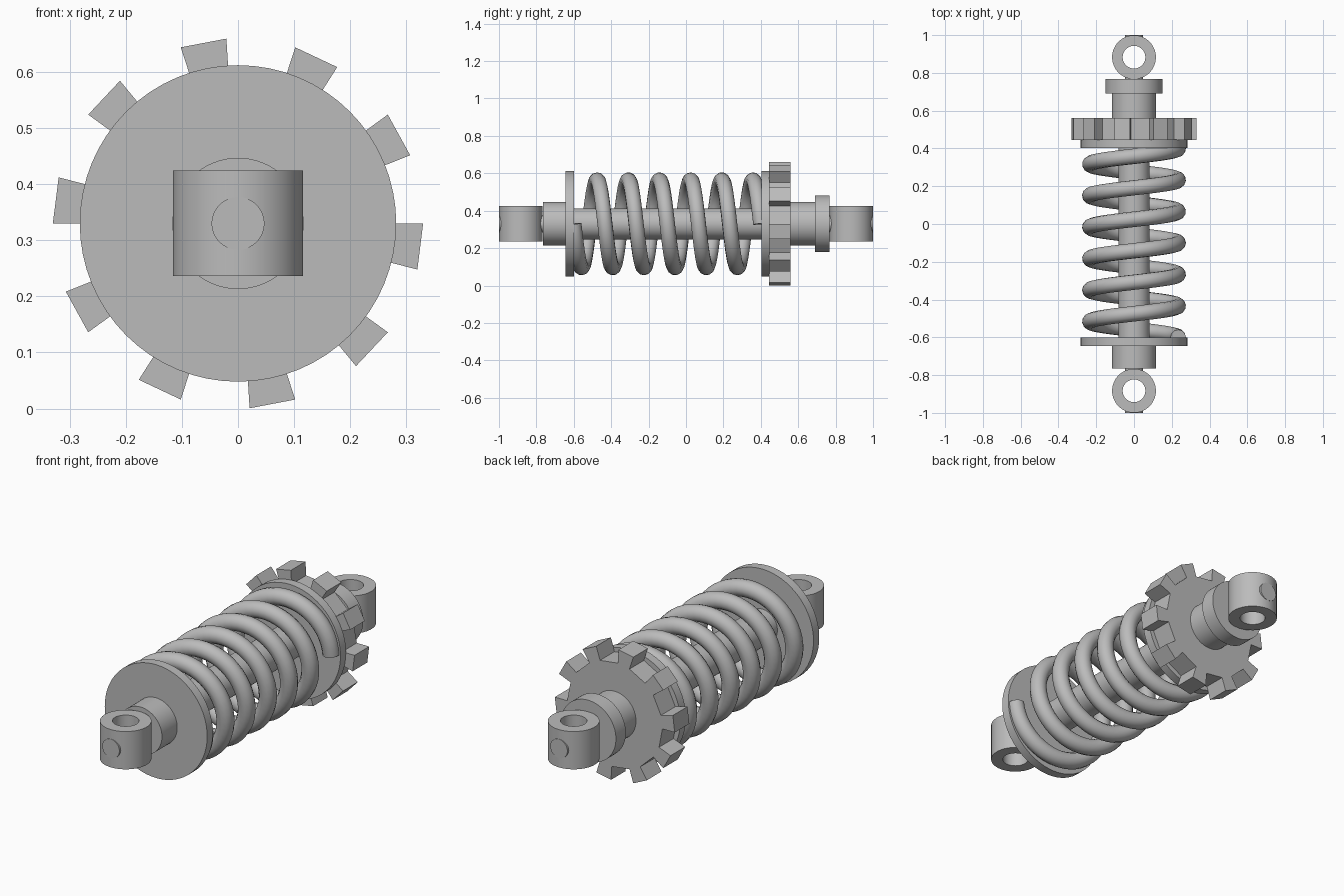
import bpy, bmesh, math
from mathutils import Vector, Matrix

AXIS_Z = 0.33  # height of the long axis

cube = bpy.data.objects.get("Cube")
if cube:
    bpy.data.objects.remove(cube, do_unlink=True)

metal = bpy.data.materials.new("grey metal")
metal.use_nodes = True
GREY = (0.5, 0.5, 0.5, 1)
metal.diffuse_color = GREY
metal.node_tree.nodes["Principled BSDF"].inputs["Base Color"].default_value = GREY


def finish(obj, name):
    """Name, colour and smooth-shade one part."""
    obj.name = name
    obj.data.materials.clear()
    obj.data.materials.append(metal)
    bpy.ops.object.select_all(action='DESELECT')
    obj.select_set(True)
    bpy.context.view_layer.objects.active = obj
    bpy.ops.object.shade_smooth_by_angle(angle=math.radians(35))
    return obj


def from_bmesh(name, bm):
    bmesh.ops.recalc_face_normals(bm, faces=bm.faces[:])
    mesh = bpy.data.meshes.new(name)
    bm.to_mesh(mesh)
    bm.free()
    obj = bpy.data.objects.new(name, mesh)
    bpy.context.collection.objects.link(obj)
    return finish(obj, name)


def rod(name, radius, y0, y1):
    """Cylinder along the long axis."""
    bpy.ops.mesh.primitive_cylinder_add(
        vertices=64, radius=radius, depth=y1 - y0,
        location=(0, (y0 + y1) / 2, AXIS_Z), rotation=(math.pi / 2, 0, 0))
    return finish(bpy.context.object, name)


def eyelet(name, y, inner, outer, half):
    """Upright ring made by spinning a rectangular section."""
    bm = bmesh.new()
    section = [(inner, -half), (outer, -half), (outer, half), (inner, half)]
    verts = [bm.verts.new((r, 0, z)) for r, z in section]
    edges = [bm.edges.new((verts[i], verts[(i + 1) % 4])) for i in range(4)]
    bmesh.ops.spin(bm, geom=verts + edges, cent=(0, 0, 0), axis=(0, 0, 1),
                   angle=math.tau, steps=64, use_merge=True)
    bmesh.ops.remove_doubles(bm, verts=bm.verts[:], dist=1e-4)
    bmesh.ops.translate(bm, verts=bm.verts[:], vec=(0, y, AXIS_Z))
    return from_bmesh(name, bm)


def toothed_ring(name, teeth, root, tip, y0, y1):
    """Extruded disc with radial-sided teeth."""
    bm = bmesh.new()
    step = math.tau / teeth
    outline = []
    for i in range(teeth):
        start, end = (i - 0.4) * step, i * step
        outline += [(root, start), (tip, start), (tip, end), (root, end)]
    verts = [bm.verts.new((r * math.cos(a), y0, AXIS_Z + r * math.sin(a)))
             for r, a in outline]
    face = bm.faces.new(verts)
    ext = bmesh.ops.extrude_face_region(bm, geom=[face], use_keep_orig=True)
    top = [v for v in ext["geom"] if isinstance(v, bmesh.types.BMVert)]
    bmesh.ops.translate(bm, verts=top, vec=(0, y1 - y0, 0))
    return from_bmesh(name, bm)


def coil(name, radius, wire, turns, y0, y1, per_turn=48):
    """Helical wire swept along the long axis."""
    curve = bpy.data.curves.new(name, 'CURVE')
    curve.dimensions = '3D'
    curve.bevel_depth = wire
    curve.bevel_resolution = 4
    curve.use_fill_caps = True
    spline = curve.splines.new('POLY')
    count = turns * per_turn
    spline.points.add(count)
    for i, point in enumerate(spline.points):
        a = -math.tau * i / per_turn
        y = y0 + (y1 - y0) * i / count
        point.co = (radius * math.cos(a), y, AXIS_Z + radius * math.sin(a), 1)
    obj = bpy.data.objects.new(name, curve)
    bpy.context.collection.objects.link(obj)
    bpy.ops.object.select_all(action='DESELECT')
    obj.select_set(True)
    bpy.context.view_layer.objects.active = obj
    bpy.ops.object.convert(target='MESH')
    return finish(bpy.context.object, name)


# Central damper and spring
rod("damper_shaft", 0.083, -0.61, 0.41)
coil("coil_spring", 0.234, 0.041, 6, -0.6, 0.4)

# Front seat and collar
rod("front_spring_seat", 0.282, -0.645, -0.6)
rod("front_collar", 0.117, -0.765, -0.64)

# Rear seat, adjuster, collar and cap
rod("rear_spring_seat", 0.282, 0.403, 0.447)
toothed_ring("adjuster_ring", 10, 0.262, 0.33, 0.445, 0.56)
rod("rear_collar", 0.117, 0.555, 0.695)
rod("rear_cap", 0.152, 0.69, 0.768)

# Mounting eyelets with the pin ends showing on both sides of each ring
for side, label in ((-1, "front"), (1, "rear")):
    eyelet(label + "_eyelet", side * 0.883, 0.06, 0.116, 0.094)
    for part, a, b in (("outer", 0.955, 1.0), ("inner", 0.76, 0.81)):
        lo, hi = sorted((side * a, side * b))
        rod(f"{label}_{part}_pin", 0.047, lo, hi)
